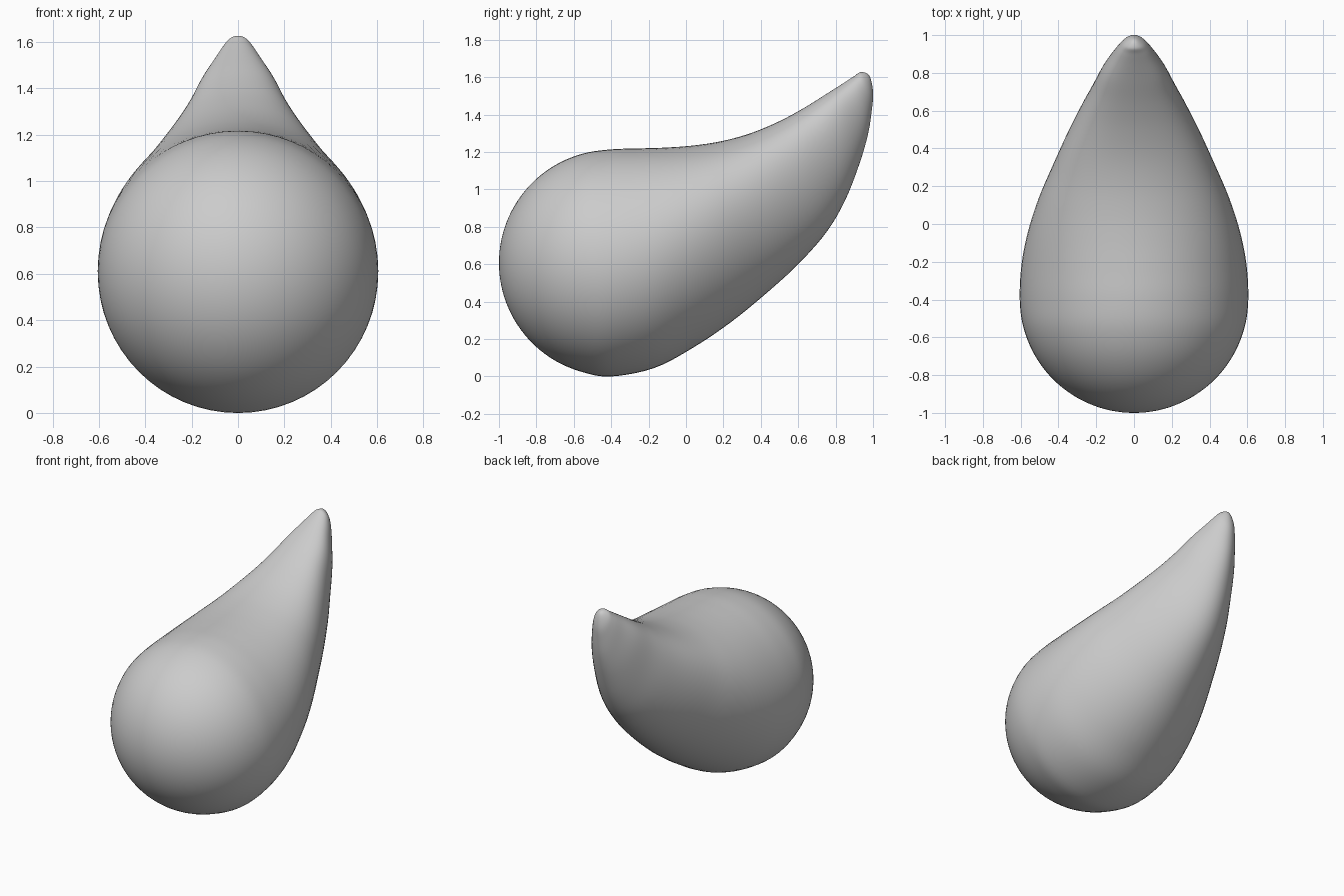
import bpy, bmesh
from math import sin, cos, pi, radians

if "Cube" in bpy.data.objects:
    bpy.data.objects.remove(bpy.data.objects["Cube"])

SEG, SUB = 64, 5

# Each section: top y, top z, bottom y, bottom z, half width, upward skew
R, CY, CZ = 0.605, -0.395, 0.607
sections = []
for deg in range(0, 90, 15):          # rounded front end
    y, r = CY - R * cos(radians(deg)), R * sin(radians(deg))
    sections.append((y, CZ + r, y, CZ - r, r, 0))
sections += [                         # body sweeping up to the tip
    (-0.40, 1.214, -0.40, 0.000, 0.605, 0.00),
    (-0.25, 1.219, -0.17, 0.045, 0.595, 0.03),
    (-0.10, 1.224, 0.04, 0.155, 0.56, 0.08),
    (0.05, 1.236, 0.24, 0.290, 0.505, 0.14),
    (0.20, 1.260, 0.43, 0.445, 0.435, 0.20),
    (0.35, 1.302, 0.60, 0.600, 0.365, 0.25),
    (0.50, 1.365, 0.75, 0.770, 0.290, 0.28),
    (0.63, 1.435, 0.85, 0.940, 0.225, 0.30),
    (0.75, 1.510, 0.925, 1.130, 0.170, 0.30),
    (0.84, 1.567, 0.972, 1.290, 0.117, 0.28),
    (0.90, 1.606, 0.993, 1.420, 0.080, 0.22),
    (0.935, 1.627, 1.000, 1.520, 0.048, 0.12),
    (0.98, 1.608, 0.98, 1.608, 0.0, 0.0),
]


def mirrored(s):
    """Section continued through a pole, so the ends close roundly."""
    return (s[2], s[3], s[0], s[1], -s[4], -s[5])


def catmull(a, b, c, d, t):
    return [0.5 * (2 * q + (r - p) * t + (2 * p - 5 * q + 4 * r - s) * t * t
                   + (3 * q - p - 3 * r + s) * t ** 3)
            for p, q, r, s in zip(a, b, c, d)]


# Smoothly interpolate the sections
pts = [mirrored(sections[1])] + sections + [mirrored(sections[-2])]
rings = [catmull(*pts[i:i + 4], j / SUB)
         for i in range(len(pts) - 3) for j in range(SUB)]
rings.append(sections[-1])

# Loft the rings into a closed skin
bm = bmesh.new()
loops = []
for ty, tz, by, bz, w, k in rings:
    loop = []
    for n in range(SEG):
        a = 2 * pi * n / SEG
        h = sin(a) + k * cos(a) ** 2
        loop.append(bm.verts.new((w * cos(a),
                                  (ty + by) / 2 + h * (ty - by) / 2,
                                  (tz + bz) / 2 + h * (tz - bz) / 2)))
    loops.append(loop)
for p, q in zip(loops, loops[1:]):
    for n in range(SEG):
        m = (n + 1) % SEG
        bm.faces.new((p[n], p[m], q[m], q[n]))
bmesh.ops.remove_doubles(bm, verts=bm.verts, dist=1e-5)
bmesh.ops.recalc_face_normals(bm, faces=bm.faces)
for f in bm.faces:
    f.smooth = True

mesh = bpy.data.meshes.new("curved_teardrop")
bm.to_mesh(mesh)
bm.free()
obj = bpy.data.objects.new("curved_teardrop", mesh)
bpy.context.collection.objects.link(obj)
